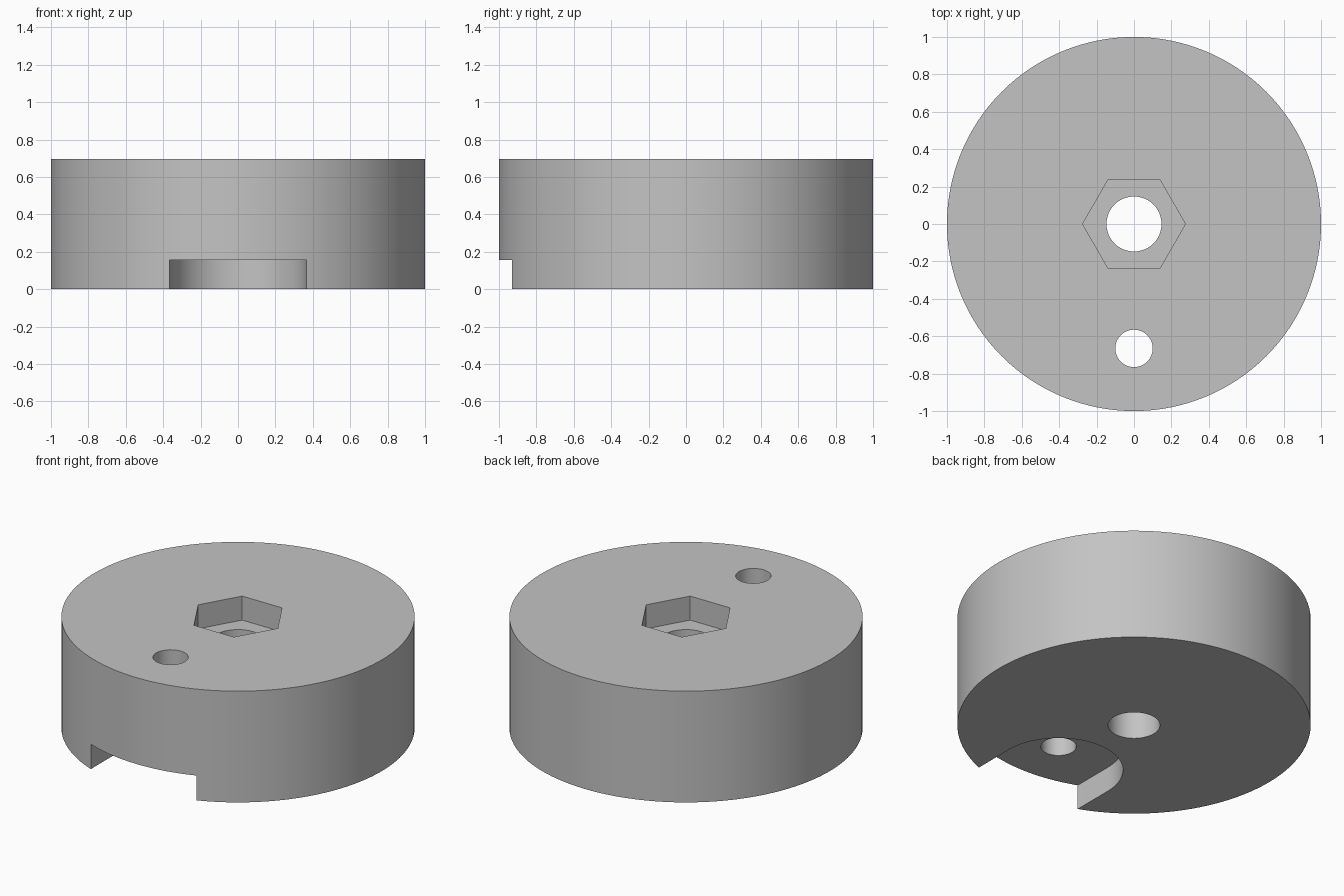
import bpy
import bmesh
from math import cos, sin, pi

if "Cube" in bpy.data.objects:
    bpy.data.objects.remove(bpy.data.objects["Cube"])

HEIGHT = 0.695
PIN_Y = -0.665

grey = bpy.data.materials.new("plain grey")
grey.use_nodes = True
grey.diffuse_color = (0.55, 0.55, 0.55, 1)
grey.node_tree.nodes["Principled BSDF"].inputs["Base Color"].default_value = grey.diffuse_color


def arc(radius, steps, cy=0.0, sweep=2 * pi):
    """Points on an arc that starts on +x and runs counter-clockwise."""
    count = steps if sweep == 2 * pi else steps + 1
    return [(radius * cos(sweep * i / steps), cy + radius * sin(sweep * i / steps))
            for i in range(count)]


def prism(name, outline, bottom, top):
    """Closed solid made by extruding an outline upwards."""
    bm = bmesh.new()
    base = bm.faces.new([bm.verts.new((x, y, bottom)) for x, y in outline])
    lifted = bmesh.ops.extrude_face_region(bm, geom=[base], use_keep_orig=True)["geom"]
    for v in lifted:
        if isinstance(v, bmesh.types.BMVert):
            v.co.z = top
    bmesh.ops.recalc_face_normals(bm, faces=bm.faces)
    mesh = bpy.data.meshes.new(name)
    bm.to_mesh(mesh)
    bm.free()
    mesh.materials.append(grey)
    obj = bpy.data.objects.new(name, mesh)
    bpy.context.collection.objects.link(obj)
    return obj


# Round body
body = prism("round_body", arc(1, 128), 0, HEIGHT)

# Open-ended slot under the front, rounded around the small hole
slot = arc(0.365, 40, PIN_Y, pi) + [(-0.365, -1.2), (0.365, -1.2)]

cutters = [
    prism("centre_hole_cutter", arc(0.147, 64), -0.2, HEIGHT + 0.2),
    prism("hex_recess_cutter", arc(0.275, 6), HEIGHT - 0.15, HEIGHT + 0.2),
    prism("small_hole_cutter", arc(0.1, 48, PIN_Y), -0.2, HEIGHT + 0.2),
    prism("front_slot_cutter", slot, -0.2, 0.155),
]

# Cut the holes, the recess and the slot
bpy.ops.object.select_all(action="DESELECT")
bpy.context.view_layer.objects.active = body
body.select_set(True)
for cutter in cutters:
    cutter.hide_render = True
    cut = body.modifiers.new(cutter.name, "BOOLEAN")
    cut.operation = "DIFFERENCE"
    cut.solver = "EXACT"
    cut.object = cutter
    bpy.ops.object.modifier_apply(modifier=cut.name)
for cutter in cutters:
    bpy.data.objects.remove(cutter)

bpy.ops.object.shade_smooth_by_angle(angle=pi / 6)
